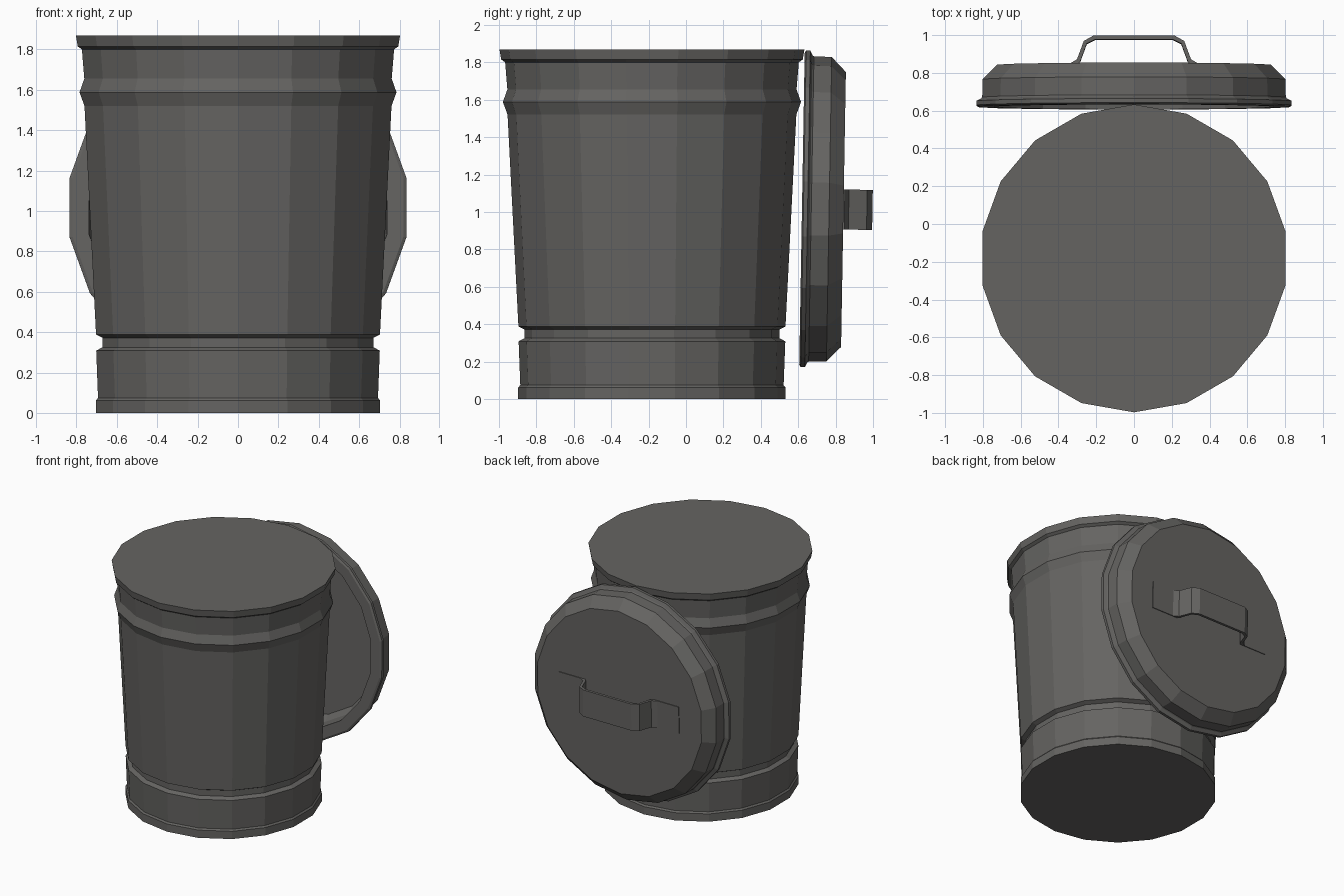
import bpy, bmesh, math
from mathutils import Matrix

if "Cube" in bpy.data.objects:
    bpy.data.objects.remove(bpy.data.objects["Cube"])

SIDES = 18

metal = bpy.data.materials.new("dull grey metal")
metal.diffuse_color = (0.13, 0.127, 0.121, 1)
metal.use_nodes = True
metal.node_tree.nodes["Principled BSDF"].inputs["Base Color"].default_value = metal.diffuse_color


def finish(bm, name, matrix):
    bmesh.ops.recalc_face_normals(bm, faces=bm.faces)
    me = bpy.data.meshes.new(name)
    bm.to_mesh(me)
    bm.free()
    me.materials.append(metal)
    ob = bpy.data.objects.new(name, me)
    ob.matrix_world = matrix
    bpy.context.collection.objects.link(ob)
    return ob


def lathe(name, profile, matrix):
    """Turn (radius, height) points around z and cap both ends."""
    bm = bmesh.new()
    rings = []
    for r, z in profile:
        ring = []
        for i in range(SIDES):
            a = math.pi / 2 + math.tau * i / SIDES
            ring.append(bm.verts.new((r * math.cos(a), r * math.sin(a), z)))
        rings.append(ring)
    for lo, hi in zip(rings, rings[1:]):
        for i in range(SIDES):
            j = (i + 1) % SIDES
            bm.faces.new((lo[i], lo[j], hi[j], hi[i]))
    bm.faces.new(rings[0])
    bm.faces.new(rings[-1])
    return finish(bm, name, matrix)


# Can body: foot band, groove, tapered wall, raised bead, top rim
lathe("can_body", [
    (0.715, 0.0), (0.715, 0.062), (0.704, 0.074), (0.713, 0.308),
    (0.682, 0.325), (0.682, 0.372), (0.714, 0.388), (0.772, 1.52),
    (0.797, 1.588), (0.773, 1.655), (0.785, 1.80), (0.806, 1.815),
    (0.815, 1.868)], Matrix.Translation((0, -0.182, 0)))

# Lid leaning behind the can, hollow on the side facing it
lid_matrix = Matrix.Translation((0, 0.62, 1.017)) @ Matrix.Rotation(math.radians(-91), 4, 'X')
lathe("lid", [
    (0.70, 0.19), (0.738, 0.13), (0.75, 0.0), (0.832, 0.0),
    (0.847, 0.008), (0.847, 0.03), (0.822, 0.042), (0.816, 0.05),
    (0.814, 0.145), (0.735, 0.222)], lid_matrix)

# Lid handle: flat strap with feet, mirrored outline pushed through its width
outer = [(0.53, 0.218), (0.53, 0.228), (0.34, 0.228), (0.302, 0.25), (0.266, 0.347), (0.213, 0.377)]
inner = [(0.204, 0.356), (0.25, 0.333), (0.284, 0.24), (0.305, 0.218)]
outline = outer + [(-x, z) for x, z in reversed(outer)] \
    + [(-x, z) for x, z in reversed(inner)] + inner
half = len(outer)
bm = bmesh.new()
# left half of the inner outline runs foot to top, so the loop closes cleanly
outline.sort(key=lambda p: 0)
front = [bm.verts.new((x, -0.107, z)) for x, z in outline]
face = bm.faces.new(front)
new = bmesh.ops.extrude_face_region(bm, geom=[face])["geom"]
bmesh.ops.translate(bm, vec=(0, 0.214, 0), verts=[v for v in new if isinstance(v, bmesh.types.BMVert)])
bmesh.ops.triangulate(bm, faces=[f for f in bm.faces if len(f.verts) > 4])
finish(bm, "lid_handle", lid_matrix)
